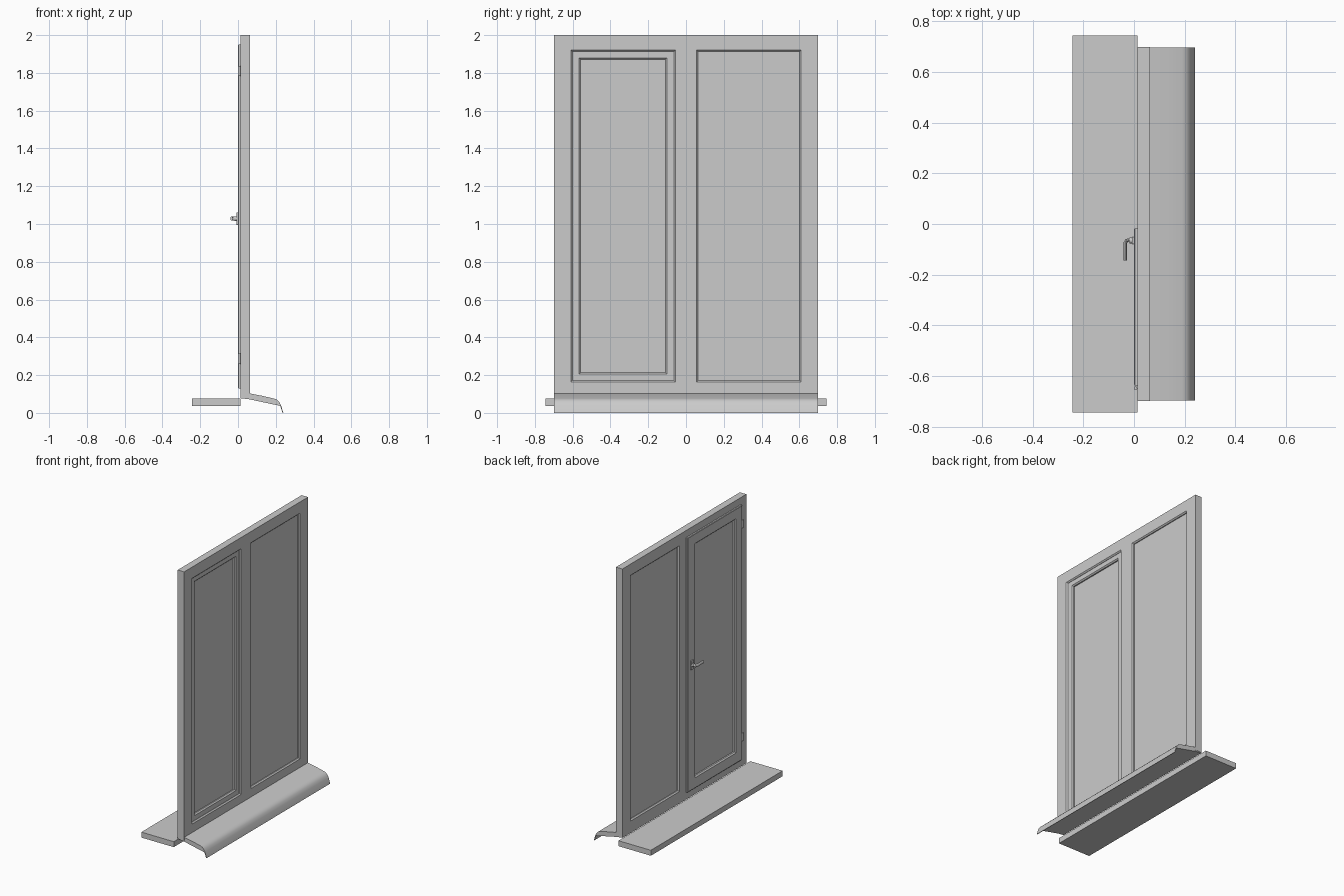
import bpy, bmesh

if "Cube" in bpy.data.objects:
    bpy.data.objects.remove(bpy.data.objects["Cube"])


def finish(name, bm, smooth=False):
    bmesh.ops.recalc_face_normals(bm, faces=bm.faces)
    mesh = bpy.data.meshes.new(name)
    bm.to_mesh(mesh)
    bm.free()
    ob = bpy.data.objects.new(name, mesh)
    bpy.context.collection.objects.link(ob)
    if smooth:
        smooth_it(ob)
    return ob


def smooth_it(ob):
    bpy.ops.object.select_all(action='DESELECT')
    bpy.context.view_layer.objects.active = ob
    ob.select_set(True)
    bpy.ops.object.shade_smooth_by_angle()


def box(name, x, y, z, bevel=0):
    bm = bmesh.new()
    bmesh.ops.create_cube(bm, size=1)
    for v in bm.verts:
        v.co = [r[0] + (c + 0.5) * (r[1] - r[0]) for r, c in zip((x, y, z), v.co)]
    if bevel:
        bmesh.ops.bevel(bm, geom=bm.edges[:], offset=bevel, segments=2,
                        profile=0.5, affect='EDGES')
    return finish(name, bm)


def ring(name, outer, inner, profile, open_at=None):
    """Rectangular frame; profile is (side, inset, x), rects are (y0, y1, z0, z1)."""
    bm = bmesh.new()
    loops = []
    for side, d, x in profile:
        y0, y1, z0, z1 = outer if side == 'o' else inner
        # positive d shrinks the rectangle
        loops.append([bm.verts.new((x, y, z)) for y, z in (
            (y0 + d, z0 + d), (y1 - d, z0 + d), (y1 - d, z1 - d), (y0 + d, z1 - d))])
    n = len(loops)
    for i in range(n):
        a, b = loops[i], loops[(i + 1) % n]
        for k in range(4):
            m = (k + 1) % 4
            bm.faces.new((a[k], a[m], b[m], b[k]))
    bmesh.ops.recalc_face_normals(bm, faces=bm.faces)
    if open_at is not None:
        seam = [f for f in bm.faces if all(abs(v.co.y - open_at) < 1e-5 for v in f.verts)]
        bmesh.ops.delete(bm, geom=seam, context='FACES_ONLY')
    return finish(name, bm)


# Outer frame with central mullion: one half, mirrored
XB, XF = 0.013, 0.064
frame = ring("window_frame", (-0.7, 0, 0.08, 2.0), (-0.61, -0.056, 0.163, 1.92),
             [('o', 0, XB), ('o', 0, XF), ('i', 0, XF), ('i', 0.008, XF - 0.008),
              ('i', 0.008, XB + 0.008), ('i', 0, XB)], open_at=0)
mod = frame.modifiers.new("mirror", 'MIRROR')
mod.use_axis = (False, True, False)

# Opening sash, standing proud of the frame on the inner side
ring("opening_sash", (-0.637, -0.018, 0.13, 1.95), (-0.558, -0.108, 0.213, 1.872),
     [('o', 0, XB), ('o', 0, 0.003), ('o', 0.004, 0), ('i', -0.008, 0), ('i', 0, 0.008),
      ('i', 0, 0.046), ('i', -0.008, 0.054), ('o', 0.032, 0.054), ('o', 0.032, XB)])

# Panes
box("sash_pane", (0.018, 0.038), (-0.565, -0.1), (0.206, 1.88))
box("fixed_pane", (0.026, 0.05), (0.05, 0.615), (0.16, 1.925))

# Inner board
box("inner_sill", (-0.243, XB), (-0.744, 0.744), (0.036, 0.075))

# Outer sloping sill with a curved drip lip
profile = [(0.013, 0.08), (0.062, 0.103), (0.13, 0.09), (0.19, 0.076), (0.206, 0.07),
           (0.218, 0.058), (0.228, 0.04), (0.24, 0.0), (0.236, 0.0), (0.224, 0.037),
           (0.06, 0.072), (0.013, 0.078)]
bm = bmesh.new()
face = bm.faces.new([bm.verts.new((x, -0.698, z)) for x, z in profile])
ext = bmesh.ops.extrude_face_region(bm, geom=[face])
for g in ext["geom"]:
    if isinstance(g, bmesh.types.BMVert):
        g.co.y = 0.698
finish("outer_sill", bm, smooth=True)

# Hinges
for i, z in enumerate((0.287, 1.81)):
    bpy.ops.mesh.primitive_cylinder_add(vertices=16, radius=0.007, depth=0.055,
                                        location=(0.006, -0.648, z))
    ob = bpy.context.object
    ob.name = "hinge_%d" % (i + 1)
    smooth_it(ob)

# Handle: back plate, collar and bent lever
box("handle_plate", (-0.008, 0.001), (-0.08, -0.05), (0.995, 1.062), bevel=0.003)
bpy.ops.mesh.primitive_cylinder_add(vertices=20, radius=0.012, depth=0.012,
                                    location=(-0.012, -0.065, 1.028),
                                    rotation=(0, 1.570796, 0))
bpy.context.object.name = "handle_collar"
smooth_it(bpy.context.object)

cu = bpy.data.curves.new("handle_lever", 'CURVE')
cu.dimensions = '3D'
cu.bevel_depth = 0.007
cu.bevel_resolution = 3
cu.use_fill_caps = True
path = [(0, -0.063), (-0.022, -0.063), (-0.03, -0.066), (-0.034, -0.074), (-0.034, -0.145)]
sp = cu.splines.new('POLY')
sp.points.add(len(path) - 1)
for p, (x, y) in zip(sp.points, path):
    p.co = (x, y, 0, 1)
lever = bpy.data.objects.new("handle_lever", cu)
bpy.context.collection.objects.link(lever)
lever.location.z = 1.028
lever.scale.z = 1.6
bpy.ops.object.select_all(action='DESELECT')
bpy.context.view_layer.objects.active = lever
lever.select_set(True)
bpy.ops.object.convert(target='MESH')
smooth_it(bpy.context.object)
